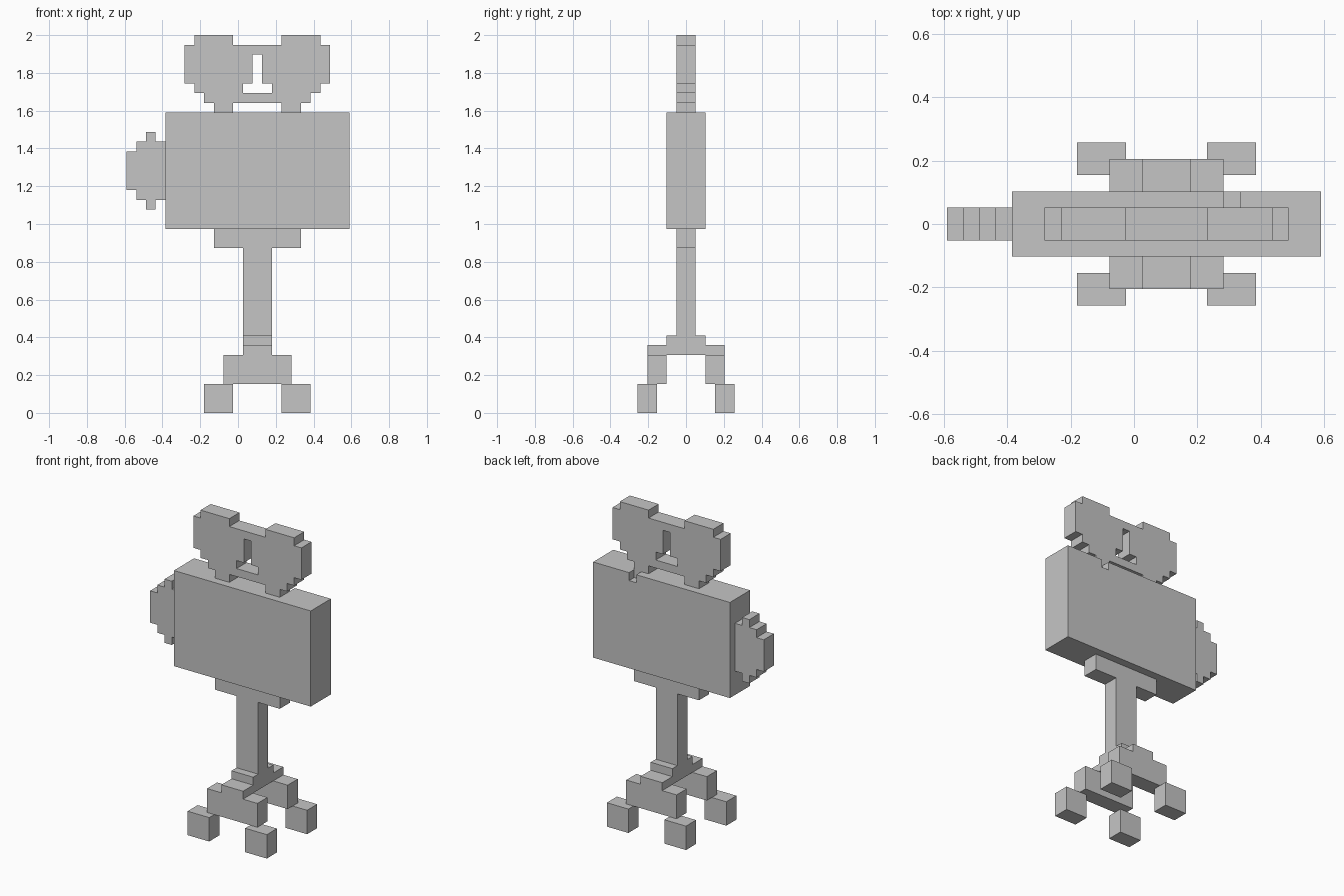
import bpy
import bmesh

if "Cube" in bpy.data.objects:
    bpy.data.objects.remove(bpy.data.objects["Cube"])

UNIT = 2 / 39       # size of one block
SHIFT = 2 * UNIT    # the body's middle plane, which the side plate offsets

grey = bpy.data.materials.new("light grey")
grey.use_nodes = True
colour = (0.56, 0.56, 0.56, 1)
grey.diffuse_color = colour
grey.node_tree.nodes["Principled BSDF"].inputs["Base Color"].default_value = colour


def trace(x, z, moves):
    """Stepped outline from alternating moves along x and z, counter-clockwise."""
    points = [(x, z)]
    for i, step in enumerate(moves):
        if i % 2:
            z += step
        else:
            x += step
        points.append((x, z))
    return points


def slab(name, outline, front, back, mirror=""):
    """Extrude an outline from front to back, in block units."""
    bm = bmesh.new()
    near, far = [[bm.verts.new((x * UNIT, y * UNIT, z * UNIT)) for x, z in outline]
                 for y in (front, back)]
    bm.faces.new(near)
    bm.faces.new(far[::-1])
    for i in range(len(outline)):
        a = i - 1
        # leave the mirror seam open
        if mirror and outline[a][0] == 0 and outline[i][0] == 0:
            continue
        bm.faces.new((near[i], near[a], far[a], far[i]))
    mesh = bpy.data.meshes.new(name)
    bm.to_mesh(mesh)
    bm.free()
    mesh.materials.append(grey)
    obj = bpy.data.objects.new(name, mesh)
    obj.location.x = SHIFT
    bpy.context.collection.objects.link(obj)
    if mirror:
        mod = obj.modifiers.new("Mirror", "MIRROR")
        mod.use_axis = ["x" in mirror, "y" in mirror, False]
        mod.merge_threshold = UNIT / 50
    return obj


def block(name, x, z, width, height, front, back, mirror=""):
    return slab(name, trace(x, z, (width, height, -width)), front, back, mirror)


# Four feet and the two bars resting on them
block("feet", 2.5, 0, 3, 3, -5, -3, "xy")
block("foot_bars", -3.5, 3, 7, 3, -4, -2, "y")

# Stepped bridge between the bars
block("bridge_lower", -1.5, 6, 3, 1, -4, 4)
block("bridge_upper", -1.5, 7, 3, 1, -2, 2)

# Post with its wide top flange
slab("post", trace(0, 8, (1.5, 9, 3, 2, -4.5)), -1, 1, "x")

# Body with a small notch in the rear top edge
body = block("body", -9.5, 19, 19, 12, -2, 2)
cutter = block("notch_cutter", 3.5, 30, 1, 2, 1, 3)
cutter.hide_render = True
cut = body.modifiers.new("Notch", "BOOLEAN")
cut.operation = "DIFFERENCE"
cut.solver = "EXACT"
cut.object = cutter
bpy.context.view_layer.update()
bpy.context.view_layer.objects.active = body
bpy.ops.object.modifier_apply(modifier=cut.name)
bpy.data.objects.remove(cutter)

# Stepped round plate on the body's side
slab("side_plate", trace(-10.5, 22, (1, 6, -1, 1, -1, -1, -1, -1,
                                     -1, -4, 1, -1, 1, -1, 1)), -1, 1)

# Head: two stepped lobes joined around a central opening
slab("head", trace(0, 37, (0.5, -3, 1, -1, -1.5, -1, 2.5, -1, 2, 1, 1, 1, 1, 1,
                           1, 4, -1, 1, -4, -1, -2.5)), -1, 1, "x")
